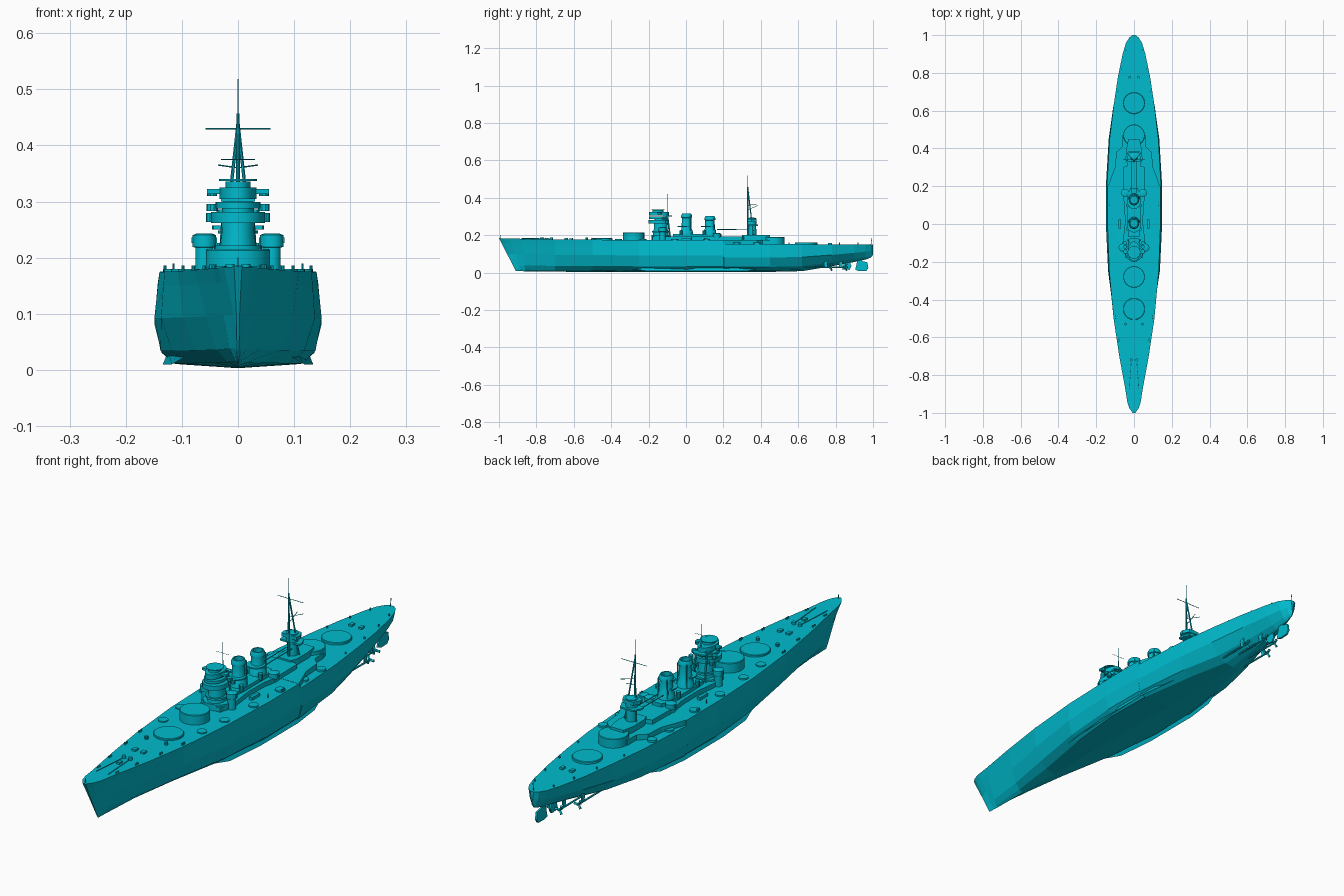
import bpy, bmesh, math
from mathutils import Vector

mat = bpy.data.materials.new("hull_cyan")
mat.diffuse_color = (0.0, 0.5, 0.62, 1)


def finish(name, bm, smooth=False):
    bmesh.ops.remove_doubles(bm, verts=bm.verts, dist=1e-5)
    bmesh.ops.recalc_face_normals(bm, faces=bm.faces)
    me = bpy.data.meshes.new(name)
    bm.to_mesh(me)
    bm.free()
    me.materials.append(mat)
    ob = bpy.data.objects.new(name, me)
    bpy.context.collection.objects.link(ob)
    if smooth:
        bpy.context.view_layer.objects.active = ob
        ob.select_set(True)
        bpy.ops.object.shade_smooth_by_angle(angle=math.radians(35))
        ob.select_set(False)
    return ob


def lathe(name, x, y, profile, n=24, sy=1.0):
    """Turned part from (radius, z) points, capped at both ends."""
    bm = bmesh.new()
    rings = [[bm.verts.new((x + r * math.cos(2 * math.pi * i / n),
                            y + sy * r * math.sin(2 * math.pi * i / n), z))
              for i in range(n)] for r, z in profile]
    for a, b in zip(rings, rings[1:]):
        for i in range(n):
            bm.faces.new((a[i], a[(i + 1) % n], b[(i + 1) % n], b[i]))
    bm.faces.new(rings[0])
    bm.faces.new(rings[-1])
    return finish(name, bm, True)


def cyl(name, x, y, r, z0, z1, n=24, sy=1.0):
    return lathe(name, x, y, [(r, z0), (r, z1)], n, sy)


def slab(name, half, z0, z1):
    """Symmetric deck plan, half outline of (x, y) points, extruded upward."""
    pts = half + [(-x, y) for x, y in reversed(half)]
    bm = bmesh.new()
    lo = [bm.verts.new((x, y, z0)) for x, y in pts]
    hi = [bm.verts.new((x, y, z1)) for x, y in pts]
    bm.faces.new(lo)
    bm.faces.new(hi)
    for i in range(len(pts)):
        j = (i + 1) % len(pts)
        bm.faces.new((lo[i], lo[j], hi[j], hi[i]))
    return finish(name, bm)


def box(name, x, y, z, sx, sy, sz):
    bm = bmesh.new()
    bmesh.ops.create_cube(bm, size=1)
    for v in bm.verts:
        v.co = Vector((x + v.co.x * sx, y + v.co.y * sy, z + v.co.z * sz))
    return finish(name, bm)


def rod(name, a, b, r, r2=None, n=6):
    a, b = Vector(a), Vector(b)
    bm = bmesh.new()
    bmesh.ops.create_cone(bm, cap_ends=True, segments=n, radius1=r,
                          radius2=r if r2 is None else r2, depth=(b - a).length)
    q = (b - a).to_track_quat('Z', 'Y')
    for v in bm.verts:
        v.co = q @ v.co + (a + b) / 2
    return finish(name, bm)


def plate(name, x, pts, t):
    """Thin vertical plate from (y, z) outline."""
    bm = bmesh.new()
    f = bm.faces.new([bm.verts.new((x - t / 2, y, z)) for y, z in pts])
    ext = bmesh.ops.extrude_face_region(bm, geom=[f])
    for v in ext["geom"]:
        if isinstance(v, bmesh.types.BMVert):
            v.co.x += t
    return finish(name, bm)


# Hull: y, keel z, floor width, bilge width, mid width, deck width, deck z, bow rake
stations = [
    (-1.0, .008, .001, .002, .003, .007, .184, .09),
    (-.975, .008, .002, .004, .008, .025, .183, .075),
    (-.94, .008, .003, .007, .014, .036, .182, .055),
    (-.88, .007, .005, .015, .026, .045, .181, .02),
    (-.7, .005, .018, .038, .058, .078, .178, 0),
    (-.5, .004, .045, .075, .098, .108, .176, 0),
    (-.25, .003, .09, .118, .137, .131, .175, 0),
    (0, .003, .115, .138, .149, .14, .174, 0),
    (.2, .003, .112, .136, .149, .14, .174, 0),
    (.202, .003, .112, .136, .149, .143, .154, 0),
    (.45, .004, .075, .112, .134, .129, .153, 0),
    (.62, .008, .035, .075, .110, .109, .152, 0),
    (.78, .034, .015, .042, .078, .085, .151, 0),
    (.9, .057, .008, .022, .05, .06, .151, 0),
    (.96, .07, .006, .015, .032, .042, .151, 0),
    (.988, .08, .004, .009, .018, .024, .151, 0),
    (1.0, .095, .001, .002, .004, .008, .151, 0)]
bm = bmesh.new()
loops = []
for y, zk, wf, wb, wm, wd, zd, rk in stations:
    h = zd - zk
    half = [(wf, zk + .05 * h), (wb, zk + .18 * h), (wm, zk + .52 * h),
            (wm * .35 + wd * .65, zk + .85 * h), (wd, zd)]
    pts = [(-x, z) for x, z in reversed(half)] + [(0, zk)] + half
    loops.append([bm.verts.new((x, y + rk * (zd - z) / .175, z)) for x, z in pts])
for a, b in zip(loops, loops[1:]):
    for i in range(11):
        j = (i + 1) % 11
        bm.faces.new((a[i], a[j], b[j], b[i]))
bm.faces.new(loops[0])
bm.faces.new(loops[-1])
finish("hull", bm)

# Raised deck that narrows aft, deckhouses
slab("raised_deck", [(.139, .195), (.12, .25), (.1, .3), (.094, .38), (.062, .41), (.06, .47)], .15, .175)
slab("midship_house", [(.045, -.18), (.06, -.1), (.048, 0), (.05, .1), (.06, .15), (.058, .3), (.03, .31)], .172, .193)
slab("funnel_house", [(.03, -.07), (.035, 0), (.035, .15), (.02, .19)], .19, .207)
slab("aft_house", [(.03, .3), (.04, .33), (.04, .4), (.03, .45)], .172, .2)

# Main barbettes and small deck rings
for y, z in ((-.45, .184), (-.28, .215), (.47, .19), (.64, .162)):
    lathe("barbette", 0, y, [(.057, .14), (.057, z - .002), (.055, z)], 40)
for s in (-1, 1):
    for x, y in ((.088, -.36), (.1, -.23), (.113, -.06), (.115, .11)):
        cyl("deck_ring", s * x, y, .019, .17, .18, 20)
    for x, y in ((.112, .27), (.112, .38)):
        cyl("aft_deck_ring", s * x, y, .018, .148, .161, 20)
    # Side directors
    for y, x in ((-.125, .06), (.165, .047)):
        z = .243 if y < 0 else .212
        lathe("side_director", s * x, y, [(.016, .17), (.016, z - .025), (.021, z - .024),
              (.021, z - .003), (.014, z)], 16)
        box("director_arm", s * x, y, z - .012, .046, .009, .01)

# Fore tower with bridge platforms
cyl("tower_base", 0, -.135, .056, .17, .2, 20, .9)
lathe("tower", 0, -.135, [(.036, .19), (.03, .24), (.028, .3)], 20, 1.2)
for y, r, z0, z1, sy in ((-.135, .042, .214, .222, 1.1), (-.145, .048, .262, .281, 1.15),
                         (-.145, .04, .288, .299, 1.3), (-.145, .033, .305, .325, 1.6),
                         (-.15, .022, .325, .336, 1.3), (-.15, .034, .337, .34, 1)):
    cyl("bridge_platform", 0, y, r, z0, z1, 20, sy)
for s in (-1, 1):
    cyl("bridge_wing_upper", s * .046, -.14, .009, .31, .322, 10)
    cyl("bridge_wing_mid", s * .046, -.12, .01, .283, .296, 10)
    cyl("bridge_wing_low", s * .047, -.1, .01, .264, .28, 10)
    rod("tower_leg", (s * .03, -.085, .19), (s * .022, -.1, .31), .005)
box("rangefinder", 0, -.15, .318, .11, .012, .009)
slab("tower_back_platform", [(.03, -.12), (.03, -.085), (.02, -.075)], .3, .306)
rod("fore_pole", (0, -.098, .3), (0, -.098, .42), .0016, .0008)
rod("fore_yard", (-.03, -.098, .375), (.03, -.098, .375), .0008)

# Two funnels with hollow caps
for y, z in ((.003, .315), (.128, .302)):
    lathe("funnel", 0, y, [(.034, .19), (.031, .225), (.025, .235), (.024, z - .022), (.028, z - .02),
          (.028, z - .012), (.023, z), (.018, z), (.018, z - .03)], 24, 1.05)
    for s in (-1, 1):
        rod("steam_pipe", (s * .022, y + .022, .2), (s * .02, y + .022, z - .012), .003)
        cyl("searchlight", s * .034, y - .03, .009, .2, .226, 10)
    cyl("funnel_platform", 0, y - .012, .036, .243, .248, 16)

# Main mast: tripod, control platform, yards and boom
lathe("mast_house", 0, .355, [(.022, .19), (.02, .252)], 12)
slab("mast_platform_low", [(.044, .335), (.046, .352), (.03, .385)], .25, .257)
slab("mast_platform_high", [(.034, .33), (.038, .35), (.025, .378)], .272, .286)
lathe("mast_control", 0, .352, [(.024, .255), (.024, .29), (.012, .294)], 12)
rod("mast_pole", (0, .33, .19), (0, .33, .457), .0045, .003, 8)
rod("mast_tip", (0, .33, .455), (0, .33, .52), .001, .0005)
for s in (-1, 1):
    rod("mast_leg", (s * .026, .36, .2), (0, .332, .44), .003)
    rod("upper_yard", (0, .34, .43), (s * .058, .34, .43), .0013)
    rod("lower_yard", (0, .335, .36), (s * .035, .375, .365), .0012)
    rod("boom", (s * .012, .33, .232), (s * .012, .165, .23), .002)
rod("gaff", (0, .33, .335), (0, .385, .36), .0012)

# Bilge keels, shafts, propellers, rudders
for s in (-1, 1):
    bm = bmesh.new()
    p = [(.09, -.32, .026), (.118, -.22, .01), (.134, -.05, .01), (.134, .2, .01), (.118, .33, .01), (.09, .42, .026),
         (.118, .3, .03), (.125, .1, .032), (.125, -.02, .032), (.105, -.22, .03)]
    bm.faces.new([bm.verts.new((s * a, b, c)) for a, b, c in p])
    finish("bilge_keel", bm)
    for x, y in ((.025, .85), (.055, .77)):
        rod("shaft", (s * x, y - .27, .03), (s * x, y, .028), .004)
        plate("shaft_strut", s * x, [(y - .03, .028), (y - .015, .028), (y - .01, .075), (y - .035, .075)], .004)
        rod("propeller_hub", (s * x, y - .005, .028), (s * x, y + .016, .028), .006, .003)
        for k in range(3):
            a = k * 2 * math.pi / 3
            rod("propeller_blade", (s * x, y + .004, .028),
                (s * x + .019 * math.cos(a), y + .008, .028 + .019 * math.sin(a)), .003, .006, 4)
plate("rudder", 0, [(.905, .015), (.925, .008), (.965, .01), (.975, .025), (.97, .055), (.94, .062),
                    (.935, .085), (.92, .085), (.915, .06)], .008)
plate("small_rudder", 0, [(.835, .018), (.875, .015), (.885, .035), (.87, .07), (.85, .07)], .007)

# Deck fittings: bollards, capstans, chains, hatches, vents, staffs
for s in (-1, 1):
    for y, x in ((-.85, .042), (-.75, .06), (-.62, .08), (-.5, .098), (.1, .13)):
        for d in (0, .012):
            cyl("bollard", s * x, y + d, .003, .17, .186, 8)
    for y, x in ((.55, .105), (.7, .085), (.82, .065), (.92, .043)):
        cyl("aft_bollard", s * x, y, .003, .148, .16, 8)
    cyl("capstan", s * .014, -.72, .008, .17, .189, 12)
    rod("anchor_chain", (s * .014, -.72, .181), (s * .026, -.88, .183), .002)
    cyl("foredeck_vent", s * .045, -.53, .007, .17, .188, 10)
    box("hatch", s * .02, -.64, .18, .016, .02, .01)
    box("aft_hatch", s * .022, .77, .154, .014, .02, .01)
    box("locker", s * .075, .0, .179, .014, .05, .014)
    rod("deck_davit", (s * .115, .03, .17), (s * .115, .03, .19), .002)
box("foredeck_skylight", 0, -.77, .182, .014, .02, .009)
rod("bow_staff", (0, -.99, .18), (0, -.99, .2), .001)
rod("stern_staff", (0, .988, .145), (0, .994, .185), .0014)
